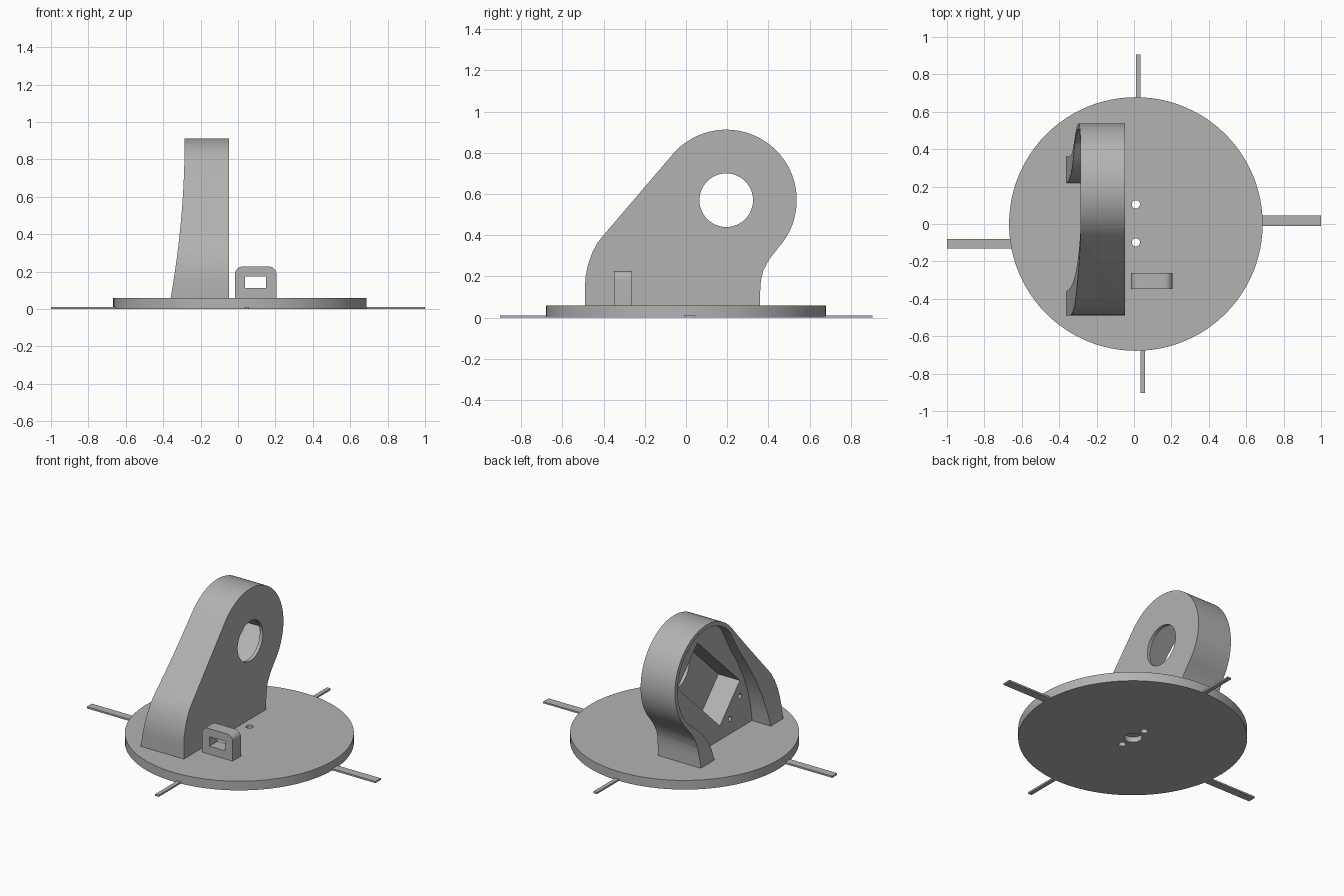
import bpy, bmesh, math
from mathutils import Vector

if "Cube" in bpy.data.objects:
    bpy.data.objects.remove(bpy.data.objects["Cube"])

grey = bpy.data.materials.new("plain grey")
grey.diffuse_color = (0.45, 0.45, 0.45, 1)
grey.use_nodes = True
grey.node_tree.nodes["Principled BSDF"].inputs["Base Color"].default_value = grey.diffuse_color

AXES = {"x": lambda a, b, d: (d, a, b),   # profile in y,z
        "y": lambda a, b, d: (a, d, b),   # profile in x,z
        "z": lambda a, b, d: (a, b, d)}   # profile in x,y


def prism(name, pts, axis, lo, hi):
    """Extrude a closed 2D profile along an axis."""
    bm = bmesh.new()
    f = AXES[axis]
    low = [bm.verts.new(f(a, b, lo)) for a, b in pts]
    high = [bm.verts.new(f(a, b, hi)) for a, b in pts]
    bm.faces.new(low)
    bm.faces.new(high)
    n = len(pts)
    for i in range(n):
        j = (i + 1) % n
        bm.faces.new((low[i], low[j], high[j], high[i]))
    bmesh.ops.recalc_face_normals(bm, faces=bm.faces)
    me = bpy.data.meshes.new(name)
    bm.to_mesh(me)
    bm.free()
    ob = bpy.data.objects.new(name, me)
    bpy.context.collection.objects.link(ob)
    me.materials.append(grey)
    return ob


def arc(cx, cy, r, a0, a1, n):
    return [(cx + r * math.cos(math.radians(a0 + (a1 - a0) * i / n)),
             cy + r * math.sin(math.radians(a0 + (a1 - a0) * i / n))) for i in range(n + 1)]


def circle(cx, cy, r, n=32):
    return arc(cx, cy, r, 0, 360, n)[:-1]


def rect(a0, a1, b0, b1):
    return [(a0, b0), (a1, b0), (a1, b1), (a0, b1)]


def combine(ob, tool, operation="DIFFERENCE"):
    tool.hide_render = True
    m = ob.modifiers.new("cut", "BOOLEAN")
    m.operation = operation
    m.solver = "EXACT"
    m.object = tool
    bpy.context.view_layer.objects.active = ob
    bpy.ops.object.modifier_apply(modifier=m.name)
    bpy.data.objects.remove(tool)


def smooth(ob):
    bpy.ops.object.select_all(action="DESELECT")
    ob.select_set(True)
    bpy.context.view_layer.objects.active = ob
    bpy.ops.object.shade_smooth_by_angle(angle=math.radians(25))


# Round base with two through holes and a blind centre socket underneath
base = prism("base_disc", circle(0.01, 0, 0.678, 96), "z", 0, 0.06)
for y in (0.105, -0.098):
    combine(base, prism("hole", circle(0.01, y, 0.022, 24), "z", -0.1, 0.2))
combine(base, prism("socket", circle(0.01, 0.003, 0.053), "z", -0.1, 0.035))
smooth(base)

# Thin pointer strips around the base
prism("strip_right", rect(0.67, 1.0, -0.01, 0.045), "z", 0, 0.011)
prism("strip_left", rect(-1.0, -0.65, -0.132, -0.08), "z", 0, 0.011)
prism("strip_back", rect(0.01, 0.036, 0.66, 0.905), "z", 0, 0.011)
prism("strip_front", rect(0.034, 0.06, -0.903, -0.66), "z", 0, 0.011)

# Upright arm: side outline, round head at the shaft centre
CY, CZ = 0.195, 0.57
outline = [(0.36, 0.06), (0.36, 0.13), (0.363, 0.18), (0.375, 0.23), (0.405, 0.285)]
outline += arc(CY, CZ, 0.342, -42, 138, 48)
outline += [(-0.40, 0.40), (-0.43, 0.362), (-0.455, 0.315), (-0.476, 0.255),
            (-0.487, 0.20), (-0.49, 0.15), (-0.49, 0.06)]
arm = prism("upright_arm", outline, "x", -0.45, -0.048)

# Flared outer side, wider towards the foot
flare = [(0.1, 0.0), (0.1, 1.0), (-0.285, 1.0)]
for i in range(15):
    t = 1 - i / 14
    flare.append((-0.285 - 0.075 * (1 - t) ** 2, 0.06 + 0.85 * t))
flare.append((-0.365, 0.0))
combine(arm, prism("flare", flare, "y", -0.8, 0.8), "INTERSECT")

# Open pocket on the flared side, leaving a rim and two feet
pocket = [(0.22, 0.0), (0.22, 0.06), (0.235, 0.14), (0.27, 0.21), (0.33, 0.28), (0.40, 0.34)]
pocket += arc(CY, CZ, 0.314, -42, 140, 40)
pocket += [(-0.13, 0.62), (-0.206, 0.503), (-0.27, 0.385), (-0.318, 0.265),
           (-0.348, 0.15), (-0.36, 0.06), (-0.36, 0.0)]
combine(arm, prism("pocket", pocket, "x", -0.6, -0.225))

# Slanted motor recess with four screw holes
u = Vector((0.727, 0.686)).normalized()
v = Vector((-u.y, u.x))
mid = Vector((0.087, 0.467))


def slanted(a, b):
    p = mid + u * a + v * b
    return p.x, p.y


recess = [slanted(a, b) for a, b in ((-0.3, -0.15), (0.3, -0.15), (0.3, 0.15), (-0.3, 0.15))]
combine(arm, prism("recess", recess, "x", -0.4, -0.07))
for a in (-0.37, 0.37):
    for b in (-0.075, 0.075):
        combine(arm, prism("screw", circle(*slanted(a, b), 0.016, 16), "x", -0.27, -0.1))

# Shaft opening through the front plate
combine(arm, prism("opening", circle(CY, CZ, 0.13, 48), "x", -0.21, 0.1))
smooth(arm)

# Small slotted lug in front of the arm
lug_shape = [(-0.016, 0.06), (0.205, 0.06)]
lug_shape += arc(0.165, 0.187, 0.04, 0, 90, 8) + arc(0.024, 0.187, 0.04, 90, 180, 8)
lug = prism("slotted_lug", lug_shape, "y", -0.348, -0.263)
combine(lug, prism("slot", rect(0.037, 0.15, 0.113, 0.175), "y", -0.5, -0.1))
smooth(lug)
